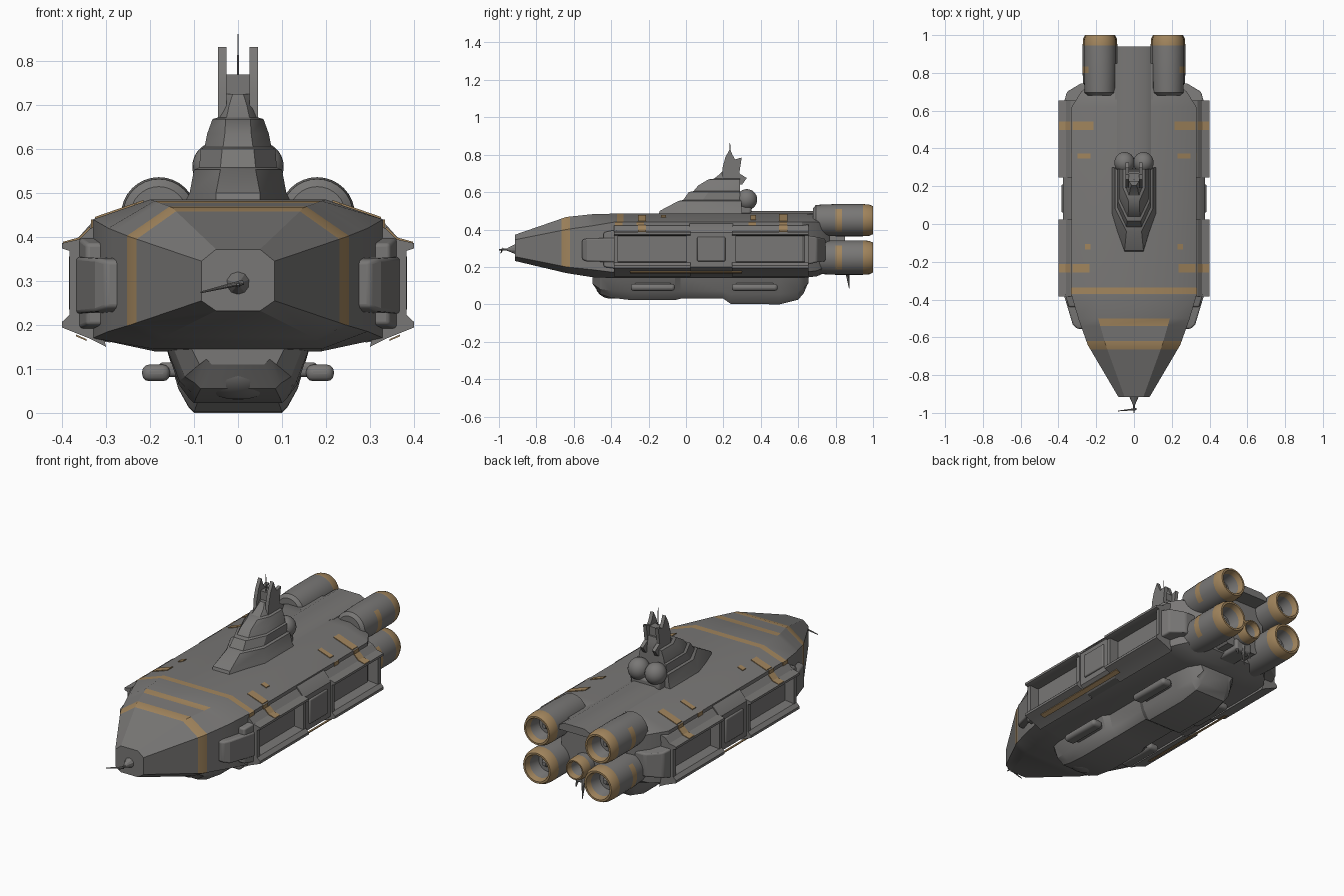
import bpy, bmesh, math
from mathutils import Vector, Matrix

if "Cube" in bpy.data.objects:
    bpy.data.objects.remove(bpy.data.objects["Cube"])


def material(name, rgb):
    m = bpy.data.materials.new(name)
    m.diffuse_color = (*rgb, 1)
    m.use_nodes = True
    m.node_tree.nodes["Principled BSDF"].inputs["Base Color"].default_value = m.diffuse_color
    return m


GREY = material("hull grey", (0.19, 0.185, 0.18))
TAN = material("stripe tan", (0.36, 0.235, 0.11))


def finish(name, bm, mats=(GREY,), mirror=False, bevel=0, rule=None):
    bmesh.ops.recalc_face_normals(bm, faces=bm.faces)
    bm.normal_update()
    if rule:
        for f in bm.faces:
            f.material_index = int(rule(f.calc_center_median(), f.normal))
    me = bpy.data.meshes.new(name)
    bm.to_mesh(me)
    bm.free()
    for m in mats:
        me.materials.append(m)
    ob = bpy.data.objects.new(name, me)
    bpy.context.collection.objects.link(ob)
    if bevel:
        b = ob.modifiers.new("bevel", 'BEVEL')
        b.width, b.segments = bevel, 3
    if mirror:
        ob.modifiers.new("mirror", 'MIRROR')
    return ob


def loft(name, rings, **kw):
    bm = bmesh.new()
    vs = [[bm.verts.new(p) for p in r] for r in rings]
    n = len(vs[0])
    for a, b in zip(vs, vs[1:]):
        for i in range(n):
            bm.faces.new((a[i], a[(i + 1) % n], b[(i + 1) % n], b[i]))
    bm.faces.new(vs[0])
    bm.faces.new(vs[-1])
    return finish(name, bm, **kw)


def along_y(name, prof, y0, y1, **kw):
    return loft(name, [[(x, y, z) for x, z in prof] for y in (y0, y1)], **kw)


def box(name, x0, x1, y0, y1, z0, z1, **kw):
    return along_y(name, [(x0, z0), (x1, z0), (x1, z1), (x0, z1)], y0, y1, **kw)


def rod(name, p0, p1, r0, r1, n=10, **kw):
    p0, p1 = Vector(p0), Vector(p1)
    d = p1 - p0
    bm = bmesh.new()
    bmesh.ops.create_cone(bm, cap_ends=True, segments=n, radius1=r0, radius2=r1, depth=d.length,
                          matrix=Matrix.Translation((p0 + p1) / 2) @ d.to_track_quat('Z', 'Y').to_matrix().to_4x4())
    return finish(name, bm, **kw)


def ball(name, c, r, **kw):
    bm = bmesh.new()
    bmesh.ops.create_uvsphere(bm, u_segments=24, v_segments=14, radius=1,
                              matrix=Matrix.Translation(c) @ Matrix.Diagonal((*r, 1)))
    return finish(name, bm, **kw)


def both(pts):
    return pts + [(-x, z) for x, z in reversed(pts)]


# main hull: y, top half, top z, half width, side top z, side low z, bottom half, bottom z
KEYS = [(-0.915, .05, .372, .083, .345, .255, .05, .232),
        (-0.64, .15, .467, .245, .40, .20, .18, .167),
        (-0.50, .19, .482, .295, .42, .185, .19, .145),
        (-0.38, .20, .485, .33, .44, .17, .19, .14),
        (0.62, .20, .485, .33, .44, .17, .19, .14),
        (0.70, .18, .483, .28, .44, .18, .17, .15),
        (0.77, .11, .475, .19, .42, .21, .12, .18)]
BANDS = [(-0.665, -0.62, -0.3), (-0.54, -0.50, 0.9), (-0.37, -0.335, 0.3)]


def hull_ring(y):
    for a, b in zip(KEYS, KEYS[1:]):
        if a[0] <= y <= b[0]:
            t = (y - a[0]) / (b[0] - a[0])
            _, tw, zt, w, zs, zl, c, zb = [p + (q - p) * t for p, q in zip(a, b)]
            return [(x, y, z) for x, z in both([(tw, zt), (w, zs), (w, zl), (c, zb)])]


def hull_stripe(c, n):
    return any(lo < c.y < hi and n.z > lim for lo, hi, lim in BANDS)


stations = sorted({k[0] for k in KEYS} | {y for b in BANDS for y in b[:2]})
loft("main_hull", [hull_ring(y) for y in stations], mats=(GREY, TAN), rule=hull_stripe)

# open side bays: upper and lower lips with end posts
UP = [(.30, .43), (.335, .42), (.36, .395), (.40, .386), (.40, .374), (.382, .368), (.32, .366)]
LOW = [(.30, .15), (.335, .168), (.37, .182), (.40, .194), (.40, .207), (.382, .224), (.32, .230)]
for tag, y0, y1 in (("front", -.385, .025), ("rear", .245, .655)):
    along_y(tag + "_bay_upper_lip", UP, y0, y1, mirror=True)
    along_y(tag + "_bay_lower_lip", LOW, y0, y1, mirror=True)
    for i, y in enumerate((y0, y1 - .022)):
        box(f"{tag}_bay_post_{i}", .31, .383, y, y + .022, .2, .385, mirror=True)

# wall between the bays, and tapered blocks before and behind them
along_y("middle_wall", [(.29, .45), (.335, .43), (.375, .385), (.375, .20), (.33, .165), (.29, .16)],
        .02, .25, mirror=True)
box("middle_panel", .33, .384, .06, .21, .23, .36, bevel=.006, mirror=True)


def block(name, secs):
    loft(name, [[(x0, y, z0), (x1, y, z0), (x1, y, z1), (x0, y, z1)] for y, x0, x1, z0, z1 in secs],
         bevel=.008, mirror=True)


block("front_side_block", [(-.555, .24, .30, .24, .345), (-.53, .25, .325, .23, .352), (-.38, .28, .37, .225, .355)])
block("front_side_step", [(-.44, .28, .345, .20, .385), (-.37, .29, .365, .19, .40)])
block("rear_side_block", [(.64, .25, .372, .21, .37), (.70, .24, .355, .225, .36), (.745, .2, .28, .23, .35)])

# short painted marks on the shoulders and bay lips
for i, (y, x0, x1, lip) in enumerate([(-.235, .235, .325, 1), (.52, .215, .325, 1),
                                      (.36, .23, .30, 0), (-.12, .23, .26, 0)]):
    def shoulder(x):
        return .485 - (x - .2) * .045 / .13
    h = .022 if lip else .014
    along_y(f"shoulder_mark_{i}", [(x0, shoulder(x0) - .002), (x1, shoulder(x1) - .002),
                                   (x1, shoulder(x1) + .004), (x0, shoulder(x0) + .004)],
            y - h, y + h, mats=(TAN,), mirror=True)
    if lip:
        along_y(f"lip_mark_{i}", [(.335, .418), (.36, .393), (.398, .384), (.398, .389), (.362, .399), (.337, .424)],
                y - h, y + h, mats=(TAN,), mirror=True)
for i, y in enumerate((-.36, -.245, .355, .52)):
    box(f"side_mark_{i}", .325, .334, y - .02, y + .02, .40, .44, mats=(TAN,), mirror=True)
along_y("lower_trim_line", [(.345, .168), (.368, .178), (.368, .174), (.345, .164)], -.3, .3, mats=(TAN,), mirror=True)

# belly keel
BELLY = [(-.50, .11, .06, .11), (-.46, .15, .085, .055), (-.40, .165, .095, .035), (-.29, .165, .10, .022),
         (-.06, .165, .10, .022), (-.03, .14, .09, .03), (.20, .14, .09, .03), (.24, .165, .10, .002),
         (.50, .165, .10, .0), (.60, .15, .09, .025), (.63, .13, .08, .06), (.655, .11, .06, .12)]
loft("belly_keel", [[(x, y, z) for x, z in both([(wt, .155), (wt * .55 + wb * .45, zb * .5 + .055), (wb + .012, zb + .012),
                                                (wb, zb)])] for y, wt, wb, zb in BELLY])
ball("belly_front_dome", (0, -.40, .105), (.105, .085, .075))
for tag, y0, y1 in (("front", -.295, -.06), ("rear", .245, .49)):
    box(tag + "_belly_arm", .10, .18, y0 + .02, y1 - .02, .082, .115, bevel=.01, mirror=True)
    box(tag + "_belly_pod", .155, .218, y0, y1, .072, .11, bevel=.016, mirror=True)

# command tower: z, tip half width, half width, front y, shoulder y, back y
TOWER = [(.47, .05, .125, -.15, .06, .30), (.50, .05, .11, -.14, .06, .30), (.553, .04, .10, -.04, .08, .295),
         (.558, .04, .088, -.015, .09, .29), (.60, .036, .085, .015, .12, .29), (.605, .034, .076, .04, .13, .29),
         (.635, .03, .07, .065, .15, .29), (.668, .028, .058, .12, .19, .29), (.672, .026, .045, .15, .20, .29),
         (.70, .02, .036, .185, .21, .285), (.725, .012, .026, .205, .225, .28)]
loft("command_tower", [[(t, f, z), (w, s, z), (w, b, z), (-w, b, z), (-w, s, z), (-t, f, z)]
                       for z, t, w, f, s, b in TOWER])
ball("tower_rear_dome", (.05, .325, .56), (.054, .056, .056), mirror=True)
box("tower_rear_base", -.085, .085, .27, .35, .47, .53, bevel=.015)
HORN = [(.19, .64), (.195, .73), (.21, .785), (.235, .832), (.248, .80), (.262, .775), (.298, .785), (.285, .70),
        (.325, .675), (.30, .64)]
loft("tower_horn", [[(x, y, z) for y, z in HORN] for x in (.026, .045)], mirror=True)
box("tower_horn_web", -.03, .03, .225, .27, .68, .77)
rod("tower_mast", (0, .235, .76), (0, .235, .862), .0025, .0015, n=6)

# rear spine and engine core
along_y("rear_spine", both([(.06, .50), (.09, .485), (.09, .46)]), .30, .94)
along_y("rear_core", both([(.10, .485), (.14, .40), (.14, .24), (.09, .19)]), .66, .85)


def nozzle(name, cx, cz, r, y0, y1, n=32):
    def rule(c, nor):
        out = (Vector((c.x - cx, 0, c.z - cz)))
        side = cx and .80 < c.y < .835 and nor.x * math.copysign(1, cx) > .75
        return c.y > y1 - .055 and out.length > r * .62 or side
    prof = [(y0, r * .75), (y0 + .015, r * .95), (.80, r), (.835, r), (y1 - .055, r), (y1 - .02, r * .97),
            (y1, r * .87), (y1, r * .76), (y1 - .03, r * .66), (y1 - .09, r * .55), (y1 - .09, r * .3), (y1 - .06, r * .12)]
    rings = [[(cx + q * math.cos(a), y, cz + q * math.sin(a))
              for a in (2 * math.pi * i / n for i in range(n))] for y, q in prof]
    loft(name, rings, mats=(GREY, TAN), rule=rule)


for side, x in (("left", -.18), ("right", .18)):
    nozzle(side + "_upper_engine", x, .45, .086, .68, 1.0)
    nozzle(side + "_lower_engine", x, .25, .092, .69, 1.0)
nozzle("centre_engine", 0, .265, .058, .74, .94)

# tail fins under the centre engine
rod("tail_spike", (0, .86, .20), (0, .872, .085), .014, .001, n=8)
rod("tail_side_spike", (.035, .85, .20), (.04, .87, .14), .014, .002, n=8, mirror=True)
box("tail_keel", -.05, .05, .72, .87, .165, .23, bevel=.012)

# nose probe with a bent arm
rod("nose_probe_base", (0, -.91, .295), (0, -.955, .293), .028, .007)
rod("nose_probe", (0, -.95, .293), (0, -1.0, .292), .007, .003)
rod("nose_probe_arm", (.012, -.98, .297), (-.085, -.99, .274), .006, .002)

# smooth shading with sharp edges kept
bpy.ops.object.select_all(action='SELECT')
bpy.context.view_layer.objects.active = bpy.context.scene.objects["main_hull"]
bpy.ops.object.shade_smooth_by_angle(angle=math.radians(28))
